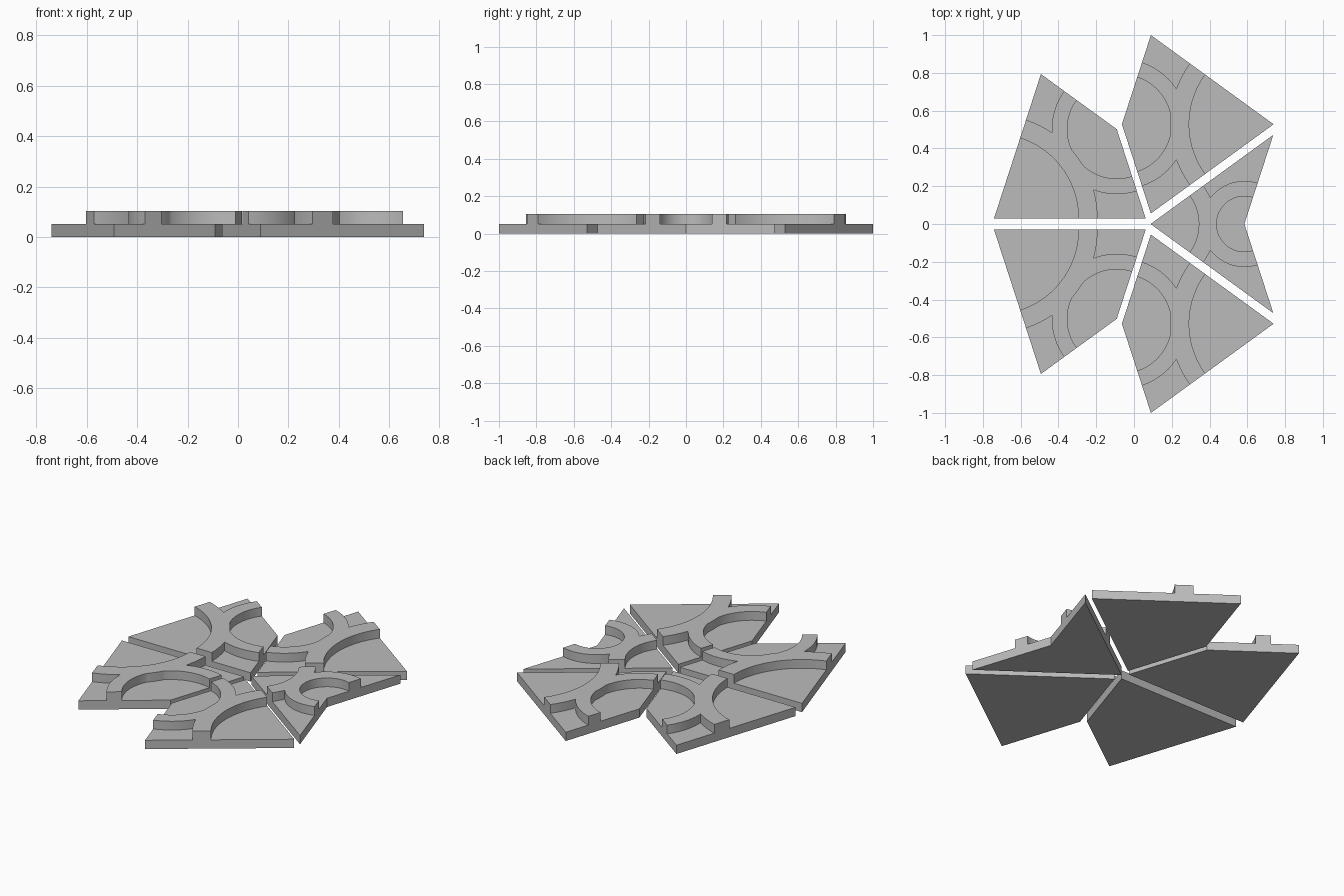
import bpy
import bmesh
from math import cos, sin, pi, radians
from mathutils import Matrix, Vector
from mathutils.geometry import delaunay_2d_cdt

cube = bpy.data.objects.get("Cube")
if cube:
    bpy.data.objects.remove(cube, do_unlink=True)

LONG = 0.803                        # long tile edge
SHORT = LONG * 2 / (1 + 5 ** 0.5)   # short edge, golden ratio
SLAB, TOP = 0.052, 0.104            # slab height, band height
STEPS = 32

grey = bpy.data.materials.new("plain grey")
grey.use_nodes = True
grey.diffuse_color = (0.5, 0.5, 0.5, 1)
grey.node_tree.nodes["Principled BSDF"].inputs["Base Color"].default_value = (0.5, 0.5, 0.5, 1)


def ring_sector(cx, inner, outer, middle, half):
    """Outline of a curved band centred on the tile axis."""
    angles = [middle - half + 2 * half * i / STEPS for i in range(STEPS + 1)]
    near = [Vector((cx + inner * cos(a), inner * sin(a))) for a in angles]
    far = [Vector((cx + outer * cos(a), outer * sin(a))) for a in angles]
    return far + near[::-1]


def extrude(bm, faces, height):
    """Push a face region up and return its new cap faces."""
    geom = bmesh.ops.extrude_face_region(bm, geom=faces)["geom"]
    verts = [g for g in geom if isinstance(g, bmesh.types.BMVert)]
    bmesh.ops.translate(bm, verts=verts, vec=(0, 0, height))


def make_tile(name, tail_x, tip_ring, tail_ring, tail_half, place, turn):
    side = Vector((LONG * cos(radians(36)), LONG * sin(radians(36))))
    tile = [Vector((0, 0)), Vector((side.x, -side.y)), Vector((tail_x, 0)), side]
    outlines = [tile,
                ring_sector(0, *tip_ring, 0, radians(36)),
                ring_sector(tail_x, *tail_ring, pi, radians(tail_half))]
    # Merge the tile outline and both bands into one flat layout
    points, loops = [], []
    for line in outlines:
        loops.append(list(range(len(points), len(points) + len(line))))
        points += line
    verts, _, faces, _, _, sources = delaunay_2d_cdt(points, [], loops, 1, 1e-4)

    bm = bmesh.new()
    bverts = [bm.verts.new((v.x, v.y, 0)) for v in verts]
    is_band = bm.faces.layers.int.new("band")
    for face, source in zip(faces, sources):
        new = bm.faces.new([bverts[i] for i in face])
        new[is_band] = int(1 in source or 2 in source)
    # Slab first, then the raised bands
    extrude(bm, bm.faces[:], SLAB)
    bands = [f for f in bm.faces if f[is_band]
             and all(v.co.z > SLAB / 2 for v in f.verts)]
    extrude(bm, bands, TOP - SLAB)
    bmesh.ops.dissolve_limit(bm, angle_limit=0.005, verts=bm.verts[:], edges=bm.edges[:])
    bmesh.ops.recalc_face_normals(bm, faces=bm.faces[:])
    bm.faces.layers.int.remove(bm.faces.layers.int["band"])
    bm.transform(Matrix.Translation((*place, 0)) @ Matrix.Rotation(radians(turn), 4, "Z"))

    mesh = bpy.data.meshes.new(name)
    bm.to_mesh(mesh)
    bm.free()
    mesh.materials.append(grey)
    obj = bpy.data.objects.new(name, mesh)
    bpy.context.collection.objects.link(obj)
    bpy.ops.object.select_all(action="DESELECT")
    obj.select_set(True)
    bpy.context.view_layer.objects.active = obj
    bpy.ops.object.shade_smooth_by_angle(angle=radians(30))


def make_kite(name, place, turn):
    make_tile(name, LONG, (0.447, 0.548), (0.262, 0.344), 72, place, turn)


# Four kites, mirrored front to back
for label, s in (("back", 1), ("front", -1)):
    make_kite("kite_tile_left_" + label, (0.739, 0.528 * s), 180)
    make_kite("kite_tile_right_" + label, (-0.741, 0.03 * s), 36 * s)

# Single dart on the left side
make_tile("dart_tile", SHORT, (0.255, 0.345), (0.147, 0.228), 108, (0.088, 0), 0)
